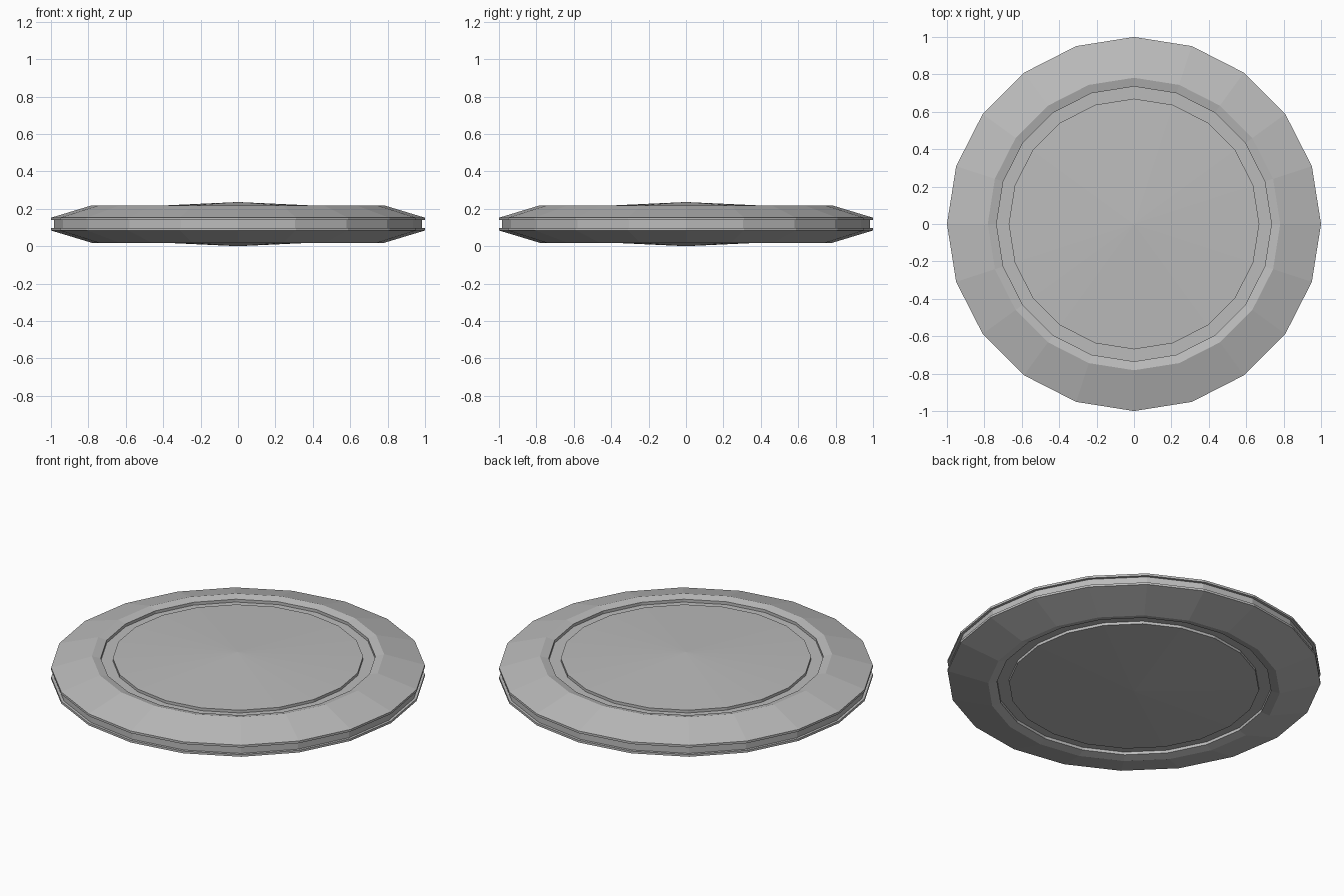
import bpy
import bmesh
from math import cos, sin, tau

cube = bpy.data.objects.get("Cube")
if cube:
    bpy.data.objects.remove(cube, do_unlink=True)

SIDES = 20
MIDDLE = 0.118

grey = bpy.data.materials.new("plain grey")
grey.use_nodes = True
colour = (0.5, 0.5, 0.5, 1)
grey.diffuse_color = colour
grey.node_tree.nodes["Principled BSDF"].inputs["Base Color"].default_value = colour

# Upper half profile (radius, height above the middle), from axis to edge groove
upper = [
    (0, 0.118),        # shallow domed panel
    (0.67, 0.087),
    (0.67, 0.071),     # ring groove
    (0.735, 0.071),
    (0.735, 0.088),    # raised lip
    (0.782, 0.1),
    (1, 0.034),        # sloping flange
    (1, 0.021),
    (0.985, 0.021),    # groove round the edge
]
profile = upper + [(r, -h) for r, h in reversed(upper)]


def lathe(name, points):
    bm = bmesh.new()
    rings = []
    for r, h in points:
        count = SIDES if r else 1
        ring = [bm.verts.new((r * cos(tau * i / SIDES), r * sin(tau * i / SIDES), MIDDLE + h))
                for i in range(count)]
        rings.append(ring)
    for a, b in zip(rings, rings[1:]):
        for i in range(SIDES):
            j = (i + 1) % SIDES
            if len(a) == 1:
                bm.faces.new((a[0], b[i], b[j]))
            elif len(b) == 1:
                bm.faces.new((a[i], b[0], a[j]))
            else:
                bm.faces.new((a[i], b[i], b[j], a[j]))
    bmesh.ops.recalc_face_normals(bm, faces=bm.faces)
    mesh = bpy.data.meshes.new(name)
    bm.to_mesh(mesh)
    bm.free()
    mesh.materials.append(grey)
    obj = bpy.data.objects.new(name, mesh)
    bpy.context.collection.objects.link(obj)
    return obj


# Whole disc, the same above and below
lathe("grooved_disc", profile)
